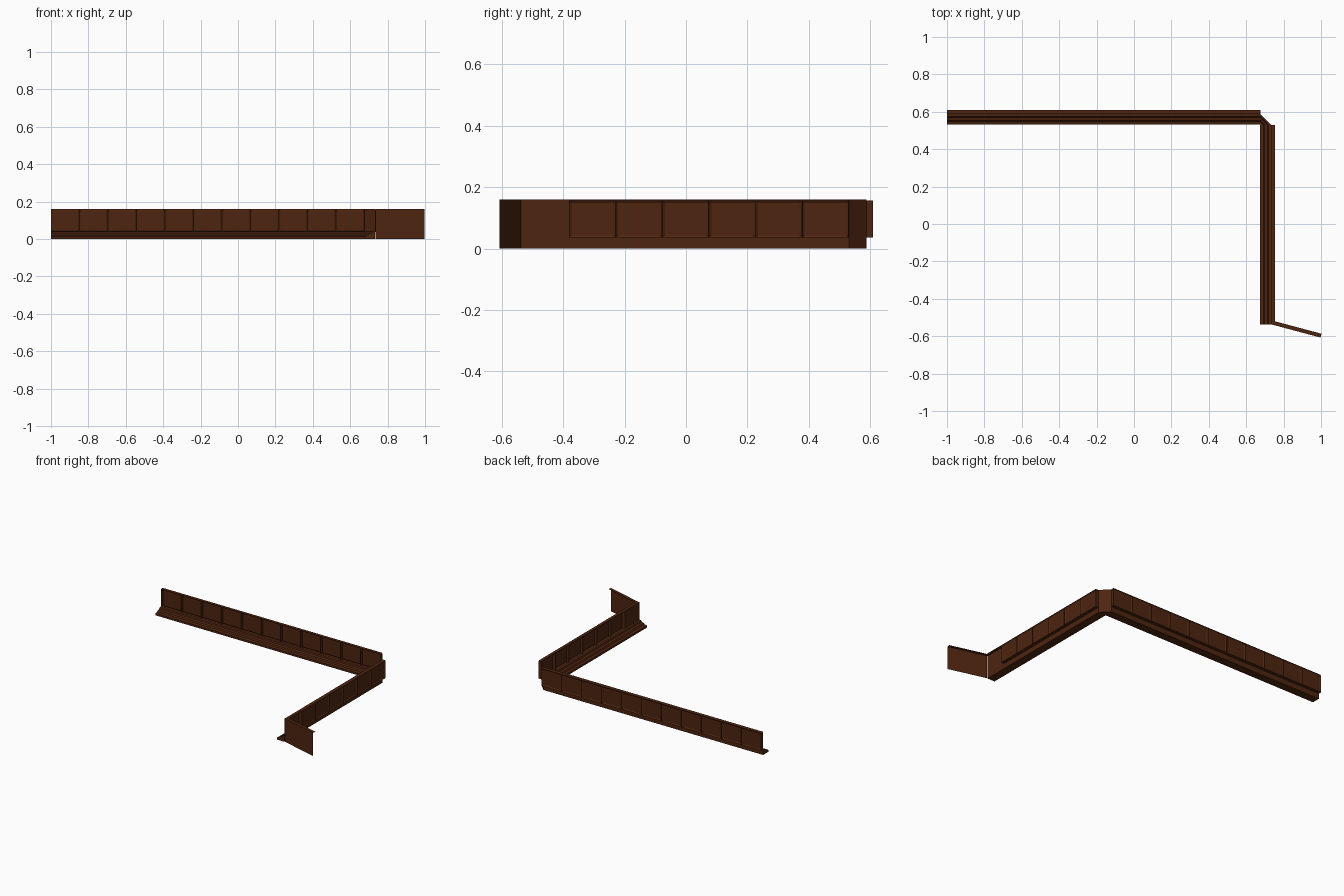
import bpy, bmesh
from mathutils import Vector

if "Cube" in bpy.data.objects:
    bpy.data.objects.remove(bpy.data.objects["Cube"])

Z = Vector((0, 0, 1))
H, LOW, HIGH = 0.16, 0.036, 0.157      # full height, panel cell bottom and top
DEPTH = 0.021                           # recess and cap depth

wood = bpy.data.materials.new("dark_brown_wood")
wood.diffuse_color = (0.075, 0.018, 0.005, 1)
wood.use_nodes = True
wood.node_tree.nodes["Principled BSDF"].inputs["Base Color"].default_value = wood.diffuse_color


def finish(name, bm):
    bmesh.ops.remove_doubles(bm, verts=bm.verts, dist=1e-5)
    me = bpy.data.meshes.new(name)
    bm.to_mesh(me)
    bm.free()
    me.materials.append(wood)
    ob = bpy.data.objects.new(name, me)
    bpy.context.collection.objects.link(ob)
    return ob


def wall(name, start, end, panels, panel_len, bottom):
    """Thin wall with recessed panels, a plain remainder and a top cap."""
    p = Vector((*start, 0))
    u = Vector((*end, 0)) - p
    length = u.length
    u.normalize()
    n = u.cross(Z)
    bm = bmesh.new()

    def quad(a, b, z0, z1):
        pts = [p + u * s + Z * z for s, z in ((a, z0), (b, z0), (b, z1), (a, z1))]
        return bm.faces.new([bm.verts.new(q) for q in pts])

    step = panel_len / max(panels, 1)
    cells = [quad(i * step, (i + 1) * step, LOW, HIGH) for i in range(panels)]
    if panels:
        quad(0, panel_len, HIGH, H)
    if length - panel_len > 0.01:
        quad(panel_len, length, bottom, H)
    # top cap reaching back over the recesses
    cap = [p + Z * H, p + u * length + Z * H,
           p + u * length - n * DEPTH + Z * H, p - n * DEPTH + Z * H]
    bm.faces.new([bm.verts.new(q) for q in cap])
    # frame, recess sides, then raised inner bevel
    if cells:
        for thick, depth in ((0.010, 0), (0.0008, -DEPTH), (0.011, 0.005)):
            bmesh.ops.inset_individual(bm, faces=cells, thickness=thick, depth=depth)
    return finish(name, bm)


# paneled walls and the plain angled return
wall("long_panel_wall", (-1, 0.588), (0.676, 0.588), 11, 1.676, LOW)
wall("side_panel_wall", (0.732, 0.53), (0.732, -0.538), 6, 0.911, LOW)
wall("angled_end_wall", (0.735, -0.537), (0.997, -0.607), 0, 0, 0)

# chamfered corner wall
bm = bmesh.new()
bm.faces.new([bm.verts.new(q) for q in (
    (0.676, 0.588, 0), (0.732, 0.53, 0), (0.732, 0.53, H), (0.676, 0.588, H))])
finish("corner_wall", bm)

# stepped base moulding lofted along the inner side of the walls
profile = [(0, 0), (0, 0.04), (0.014, 0.038), (0.018, 0.030), (0.034, 0.026),
           (0.040, 0.018), (0.057, 0.014), (0.057, 0)]
stations = [((-1, 0.588), (0, -1)), ((0.676, 0.588), (0, -1)),
            ((0.732, 0.53), (-1, 0)), ((0.732, -0.538), (-1, 0))]
bm = bmesh.new()
rings = [[bm.verts.new((x + dx * d, y + dy * d, z)) for d, z in profile]
         for (x, y), (dx, dy) in stations]
for r0, r1 in zip(rings, rings[1:]):
    for i in range(len(profile)):
        j = (i + 1) % len(profile)
        bm.faces.new((r0[i], r1[i], r1[j], r0[j]))
bm.faces.new(rings[0])
bm.faces.new(rings[-1][::-1])
bmesh.ops.recalc_face_normals(bm, faces=bm.faces)
finish("base_moulding", bm)
